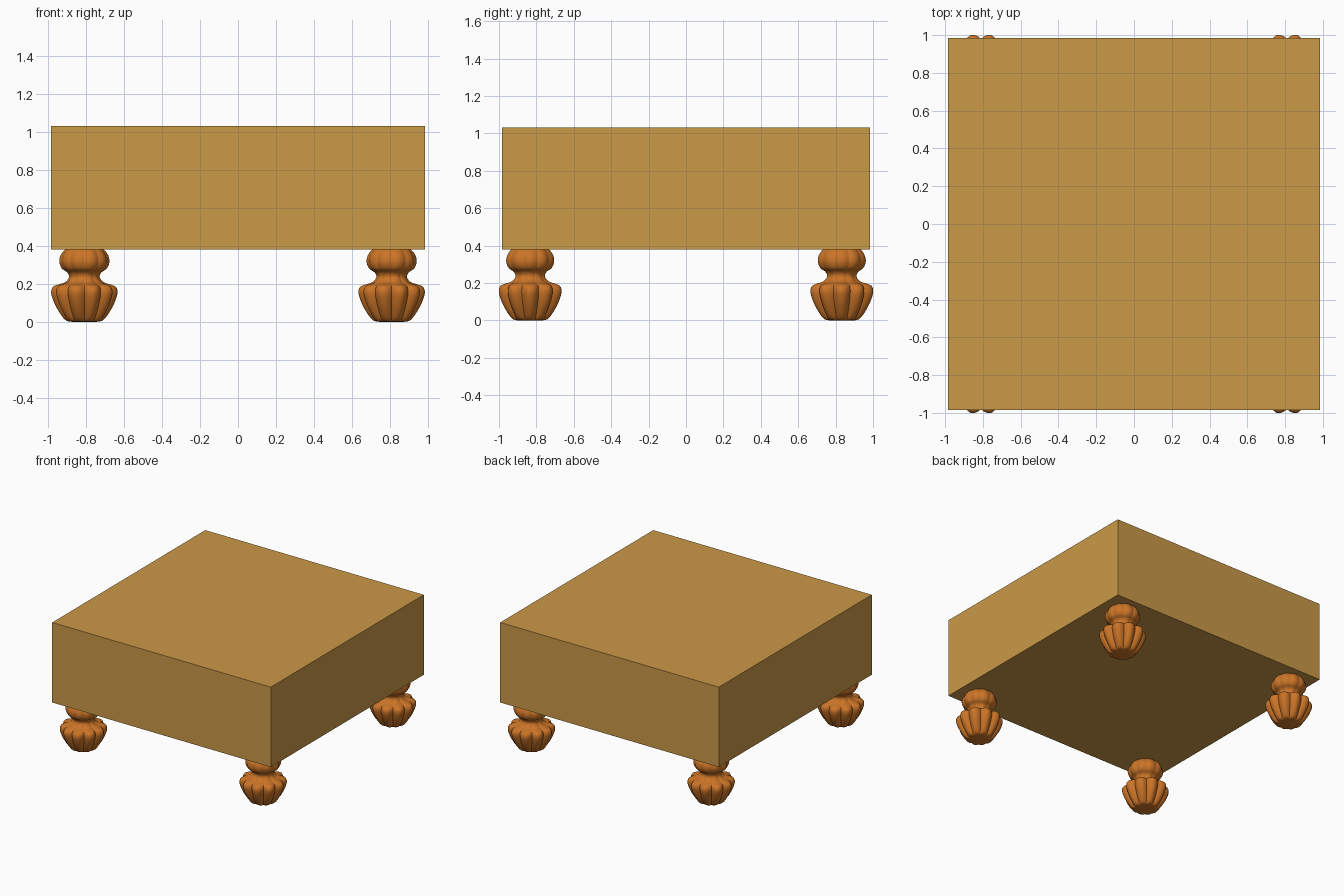
import bpy, bmesh, math

if "Cube" in bpy.data.objects:
    bpy.data.objects.remove(bpy.data.objects["Cube"])

def material(name, rgb):
    m = bpy.data.materials.new(name)
    m.diffuse_color = (*rgb, 1.0)
    m.use_nodes = True
    m.node_tree.nodes["Principled BSDF"].inputs["Base Color"].default_value = m.diffuse_color
    return m

tan = material("tan", (0.60, 0.32, 0.065))
orange_brown = material("orange brown", (0.60, 0.175, 0.020))

def add_object(name, bm, mat):
    mesh = bpy.data.meshes.new(name)
    bmesh.ops.recalc_face_normals(bm, faces=bm.faces[:])
    bm.to_mesh(mesh)
    bm.free()
    mesh.materials.append(mat)
    ob = bpy.data.objects.new(name, mesh)
    bpy.context.collection.objects.link(ob)
    return ob

# Square cushion block
bm = bmesh.new()
bmesh.ops.create_cube(bm, size=1.0)
for v in bm.verts:
    v.co = (v.co.x * 1.97, v.co.y * 1.97, 0.706 + v.co.z * 0.652)
add_object("cushion_block", bm, tan)

# Turned foot profile: radius, height, depth of the flutes
PROFILE = [(0.065, 0.000, 0.08), (0.095, 0.006, 0.11), (0.122, 0.035, 0.15),
           (0.152, 0.085, 0.16), (0.170, 0.130, 0.16), (0.175, 0.160, 0.16),
           (0.166, 0.184, 0.16), (0.140, 0.196, 0.14), (0.105, 0.207, 0.09),
           (0.085, 0.225, 0.05), (0.081, 0.243, 0.04), (0.092, 0.262, 0.04),
           (0.117, 0.279, 0.05), (0.131, 0.308, 0.06), (0.130, 0.338, 0.06),
           (0.116, 0.366, 0.06), (0.100, 0.382, 0.05)]
LOBES, SEGMENTS, STEPS = 10, 120, 3

def smooth_profile(pts):
    """Catmull-Rom curve through the profile points."""
    out = []
    for i in range(len(pts) - 1):
        p0, p1 = pts[max(i - 1, 0)], pts[i]
        p2, p3 = pts[i + 1], pts[min(i + 2, len(pts) - 1)]
        for s in range(STEPS):
            t = s / STEPS
            out.append([0.5 * (2 * b + (c - a) * t + (2 * a - 5 * b + 4 * c - d) * t * t
                               + (3 * b - a - 3 * c + d) * t ** 3)
                        for a, b, c, d in zip(p0, p1, p2, p3)])
    return out + [pts[-1]]

def fluted_foot(name, x, y):
    bm = bmesh.new()
    rings = []
    for r, z, depth in smooth_profile(PROFILE):
        ring = []
        for k in range(SEGMENTS):
            a = 2 * math.pi * k / SEGMENTS
            rr = r * (1 - depth * (1 - abs(math.cos(a * LOBES / 2))))
            ring.append(bm.verts.new((rr * math.cos(a), rr * math.sin(a), max(z, 0))))
        rings.append(ring)
    for lo, hi in zip(rings, rings[1:]):
        for k in range(SEGMENTS):
            n = (k + 1) % SEGMENTS
            bm.faces.new((lo[k], lo[n], hi[n], hi[k]))
    bm.faces.new(rings[0][::-1])
    bm.faces.new(rings[-1])
    ob = add_object(name, bm, orange_brown)
    ob.location = (x, y, 0)
    bpy.ops.object.select_all(action='DESELECT')
    ob.select_set(True)
    bpy.context.view_layer.objects.active = ob
    bpy.ops.object.shade_smooth_by_angle(angle=math.radians(40))

# Four feet, one near each corner
for sy, end in ((-1, "front"), (1, "back")):
    for sx, side in ((-1, "left"), (1, "right")):
        fluted_foot(f"{end}_{side}_foot", sx * 0.81, sy * 0.833)
